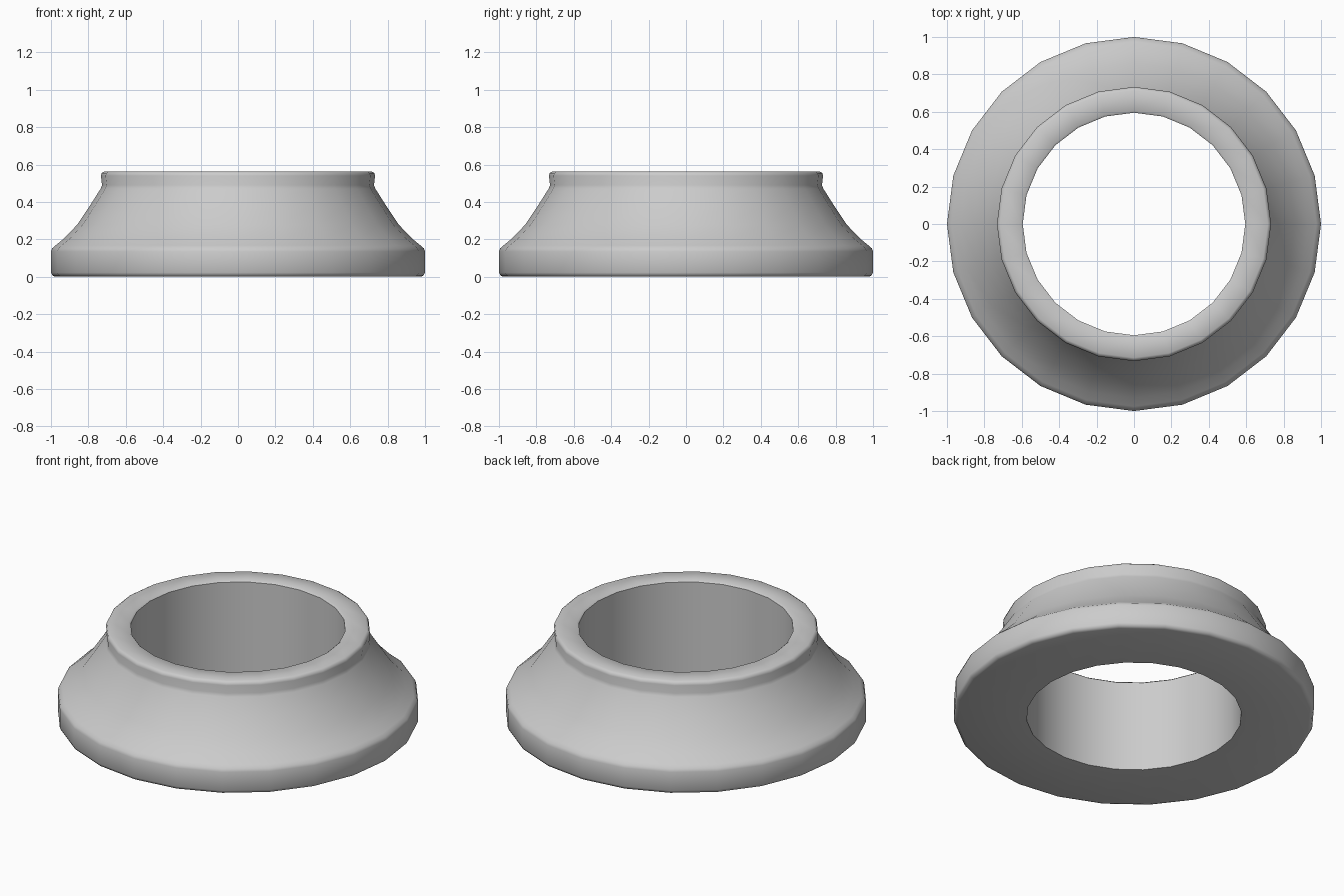
import bpy, bmesh, math

if "Cube" in bpy.data.objects:
    bpy.data.objects.remove(bpy.data.objects["Cube"])

SIDES = 24

# Closed cross-section (radius, height) of the flared ring
profile = [
    (0.595, 0.0), (0.975, 0.0), (0.992, 0.006), (1.0, 0.022),  # base and lower rounded edge
    (1.0, 0.135), (0.994, 0.152), (0.975, 0.168),              # rim wall and shoulder
    (0.93, 0.205), (0.86, 0.278), (0.795, 0.375),              # concave flare
    (0.735, 0.47), (0.727, 0.49),                              # neck
    (0.733, 0.54), (0.728, 0.555), (0.715, 0.563),             # collar and its rounded edge
    (0.605, 0.563), (0.595, 0.555),                            # top face and bore edge
]

# Sweep the cross-section around the z axis
bm = bmesh.new()
rings = []
for i in range(SIDES):
    a = 2 * math.pi * i / SIDES
    rings.append([bm.verts.new((r * math.cos(a), r * math.sin(a), z)) for r, z in profile])
for i in range(SIDES):
    a, b = rings[i], rings[(i + 1) % SIDES]
    for j in range(len(profile)):
        k = (j + 1) % len(profile)
        bm.faces.new((a[j], b[j], b[k], a[k]))
bmesh.ops.recalc_face_normals(bm, faces=bm.faces)

mesh = bpy.data.meshes.new("flared_ring")
bm.to_mesh(mesh)
bm.free()
ring = bpy.data.objects.new("flared_ring", mesh)
bpy.context.collection.objects.link(ring)

# Single light grey colour
grey = bpy.data.materials.new("light_grey")
grey.diffuse_color = (0.6, 0.6, 0.6, 1)
grey.use_nodes = True
grey.node_tree.nodes["Principled BSDF"].inputs["Base Color"].default_value = grey.diffuse_color
mesh.materials.append(grey)

# Smooth shading with sharp bore edges
bpy.context.view_layer.objects.active = ring
ring.select_set(True)
bpy.ops.object.shade_smooth_by_angle(angle=math.radians(50))
